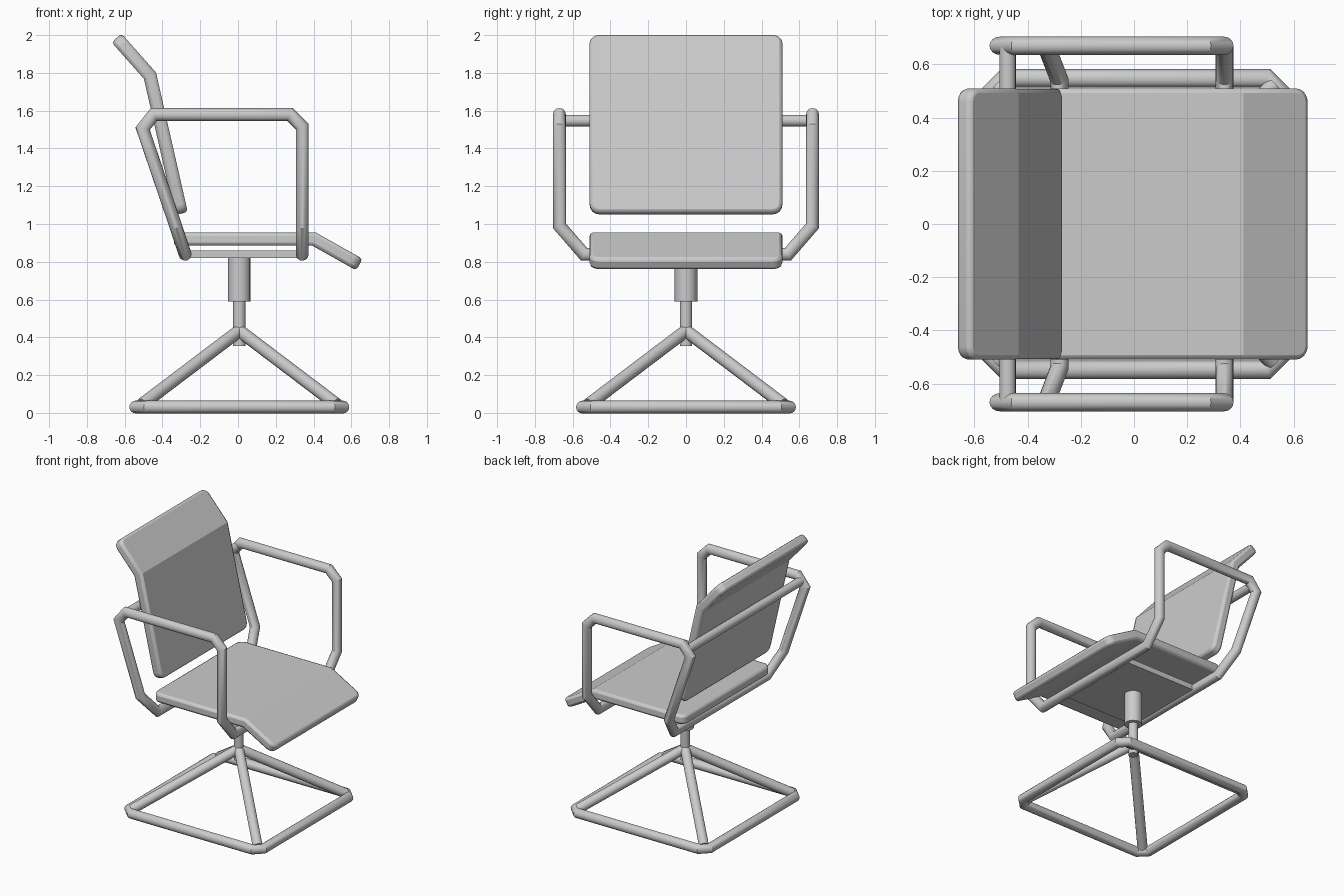
import bpy, bmesh, math
from mathutils import Vector

if "Cube" in bpy.data.objects:
    bpy.data.objects.remove(bpy.data.objects["Cube"])

R = 0.034      # tube radius
SIDES = 16


def finish(name, bm, angle=35):
    bmesh.ops.recalc_face_normals(bm, faces=bm.faces)
    me = bpy.data.meshes.new(name)
    bm.to_mesh(me)
    bm.free()
    ob = bpy.data.objects.new(name, me)
    bpy.context.collection.objects.link(ob)
    bpy.ops.object.select_all(action='DESELECT')
    ob.select_set(True)
    bpy.context.view_layer.objects.active = ob
    bpy.ops.object.shade_smooth_by_angle(angle=math.radians(angle))
    return ob


def tube(name, points, radius=R, closed=False, caps=True):
    """Sweep a circle along a polyline with true mitred joints."""
    pts = [Vector(p) for p in points]
    n = len(pts)
    segs = [(pts[(i + 1) % n] - pts[i]).normalized() for i in range(n if closed else n - 1)]
    q = segs[0].to_track_quat('Z', 'Y')
    ring = [pts[0] + q @ Vector((radius * math.cos(a), radius * math.sin(a), 0))
            for a in (2 * math.pi * k / SIDES for k in range(SIDES))]
    bm = bmesh.new()
    rings = []
    for i in range(n):
        d_out = segs[i % len(segs)] if (closed or i < n - 1) else segs[-1]
        d_in = segs[i - 1] if (closed or i > 0) else segs[0]
        plane = (d_in + d_out).normalized()
        along = d_out if i == 0 else d_in
        ring = [v + along * ((pts[i] - v).dot(plane) / along.dot(plane)) for v in ring]
        rings.append([bm.verts.new(v) for v in ring])
    for i in range(n if closed else n - 1):
        a, b = rings[i], rings[(i + 1) % n]
        for k in range(SIDES):
            j = (k + 1) % SIDES
            bm.faces.new((a[k], a[j], b[j], b[k]))
    if caps and not closed:
        bm.faces.new(rings[0])
        bm.faces.new(rings[-1])
    return finish(name, bm)


def slab(name, profile, half_width=0.51, half_thick=0.035):
    """Bent cushion panel from an x-z centre line, with rounded corners."""
    pts = [Vector((x, 0, z)) for x, z in profile]
    dirs = [(b - a).normalized() for a, b in zip(pts, pts[1:])]
    bm = bmesh.new()
    rows = []
    for i, p in enumerate(pts):
        d0, d1 = dirs[max(i - 1, 0)], dirs[min(i, len(dirs) - 1)]
        t = (d0 + d1).normalized()
        off = Vector((-t.z, 0, t.x)) * (half_thick / t.dot(d0))
        w = Vector((0, half_width, 0))
        rows.append([bm.verts.new(v) for v in (p + off - w, p + off + w, p - off + w, p - off - w)])
    for a, b in zip(rows, rows[1:]):
        for k in range(4):
            bm.faces.new((a[k], a[(k + 1) % 4], b[(k + 1) % 4], b[k]))
    bm.faces.new(rows[0])
    bm.faces.new(rows[-1])
    corners = [bm.edges.get((r[i], r[j])) for r in (rows[0], rows[-1]) for i, j in ((1, 2), (3, 0))]
    bmesh.ops.bevel(bm, geom=corners, offset=0.05, segments=4, profile=0.5, affect='EDGES')
    ob = finish(name, bm, 25)
    bev = ob.modifiers.new("soft_edges", 'BEVEL')
    bev.width, bev.segments = 0.018, 2
    bev.limit_method, bev.angle_limit = 'ANGLE', math.radians(45)
    ob.modifiers.move(len(ob.modifiers) - 1, 0)
    return ob


# Seat and backrest panels
slab("seat", [(-0.34, 0.92), (0.403, 0.92), (0.643, 0.785)])
slab("backrest", [(-0.30, 1.055), (-0.466, 1.785), (-0.643, 1.985)])

# Arm frame: half loop running under the seat, mirrored across y
arm = tube("arm_frame", [
    (0.34, 0, 0.84), (0.34, -0.54, 0.84), (0.34, -0.67, 0.99),
    (0.34, -0.67, 1.515), (0.275, -0.67, 1.58),
    (-0.445, -0.67, 1.58), (-0.505, -0.67, 1.505),
    (-0.33, -0.67, 0.99), (-0.28, -0.54, 0.84), (-0.28, 0, 0.84)], caps=False)
mir = arm.modifiers.new("mirror", 'MIRROR')
mir.use_axis = (False, True, False)

# Bar behind the backrest joining the arms
tube("back_bar", [(-0.475, -0.67, 1.547), (-0.475, 0.67, 1.547)], 0.031)

# Support plate under the seat
bm = bmesh.new()
bmesh.ops.create_cube(bm, size=1)
for v in bm.verts:
    v.co = Vector((v.co.x * 0.62 + 0.03, v.co.y * 0.62, v.co.z * 0.04 + 0.84))
finish("support_plate", bm)

# Central column
CX = 0.007
tube("column_sleeve", [(CX, 0, 0.59), (CX, 0, 0.83)], 0.06)
tube("column_rod", [(CX, 0, 0.355), (CX, 0, 0.62)], 0.033)

# Square floor ring with clipped corners
S, C = 0.548, 0.492
tube("floor_ring", [(CX + x, y, R - 0.003) for x, y in (
    (S, -C), (S, C), (C, S), (-C, S), (-S, C), (-S, -C), (-C, -S), (C, -S))],
    closed=True)

# Four sloping legs
for i, (sx, sy) in enumerate(((1, 1), (-1, 1), (-1, -1), (1, -1))):
    tube(f"leg_{i + 1}", [(CX, 0, 0.435), (CX + sx * 0.515, sy * 0.515, 0.045)])
